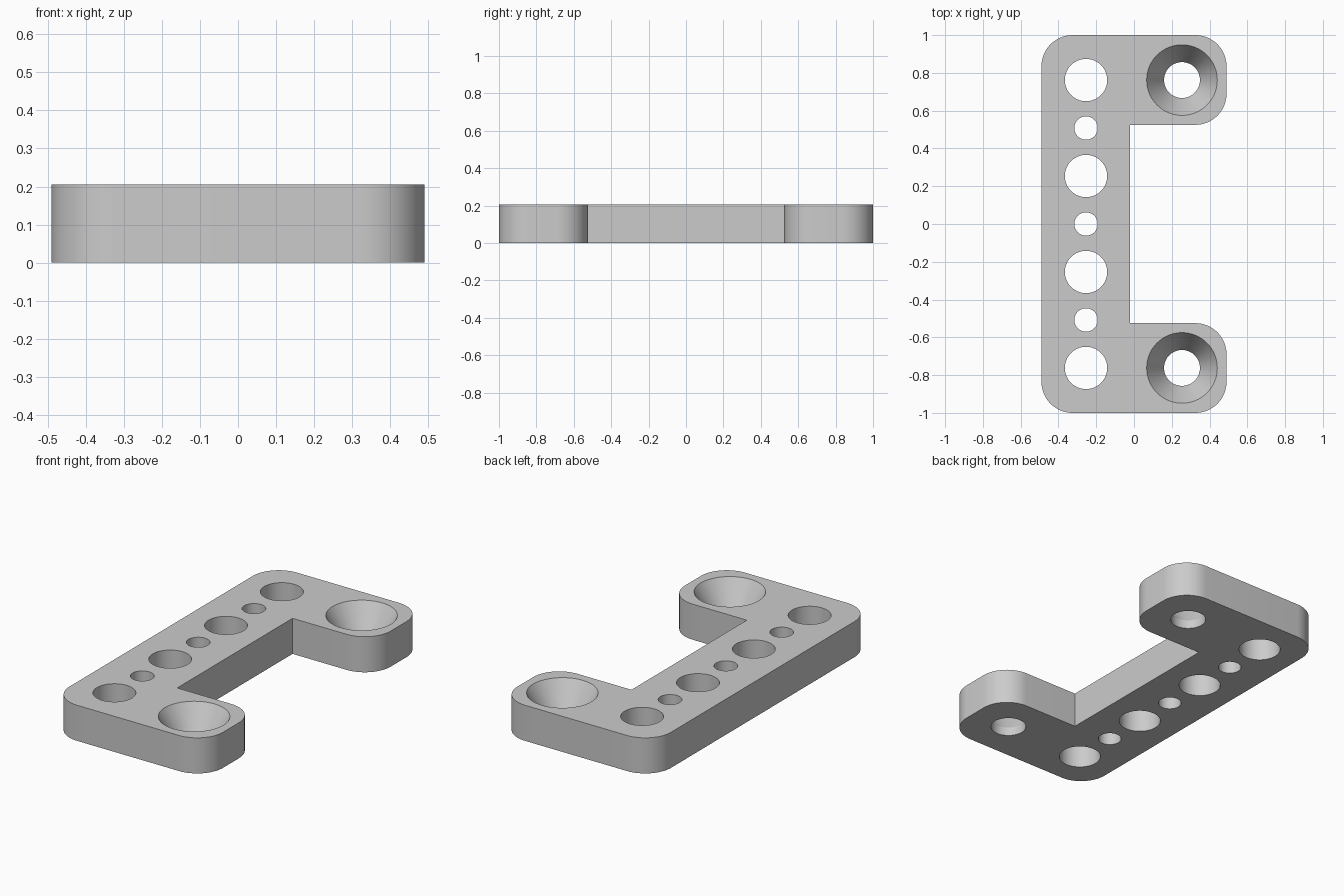
import bpy
import bmesh
from math import sin, cos, pi, radians

cube = bpy.data.objects.get("Cube")
if cube:
    bpy.data.objects.remove(cube, do_unlink=True)

THICK = 0.205
HALF_X = 0.49
ARM_Y = 0.525      # inner edge of the arms
SPINE_X = -0.02    # inner edge of the spine
CORNER = 0.165     # outer corner radius
PITCH = 0.254      # hole spacing


def new_object(name, bm):
    bmesh.ops.recalc_face_normals(bm, faces=bm.faces)
    mesh = bpy.data.meshes.new(name)
    bm.to_mesh(mesh)
    bm.free()
    obj = bpy.data.objects.new(name, mesh)
    bpy.context.collection.objects.link(obj)
    return obj


def rounded(x, y, sx, sy, start, steps=16):
    """Arc inside the corner (x, y), which points towards (sx, sy)."""
    cx, cy = x - sx * CORNER, y - sy * CORNER
    angles = [start + pi / 2 * i / steps for i in range(steps + 1)]
    return [(cx + CORNER * cos(a), cy + CORNER * sin(a)) for a in angles]


def add_bore(bm, x, y, profile, sides=64):
    """Closed turned solid from (radius, height) pairs."""
    rings = []
    for r, z in profile:
        rings.append([bm.verts.new((x + r * cos(2 * pi * i / sides),
                                    y + r * sin(2 * pi * i / sides), z))
                      for i in range(sides)])
    for low, high in zip(rings, rings[1:]):
        for i in range(sides):
            j = (i + 1) % sides
            bm.faces.new((low[i], low[j], high[j], high[i]))
    bm.faces.new(rings[0][::-1])
    bm.faces.new(rings[-1])


# C-shaped plate, outlined counter-clockwise
outline = (rounded(-HALF_X, -1, -1, -1, pi)
           + rounded(HALF_X, -1, 1, -1, 1.5 * pi)
           + rounded(HALF_X, -ARM_Y, 1, 1, 0)
           + [(SPINE_X, -ARM_Y), (SPINE_X, ARM_Y)]
           + rounded(HALF_X, ARM_Y, 1, -1, 1.5 * pi)
           + rounded(HALF_X, 1, 1, 1, 0)
           + rounded(-HALF_X, 1, -1, 1, pi / 2))
bm = bmesh.new()
base = bm.faces.new([bm.verts.new((x, y, 0)) for x, y in outline])
top = bmesh.ops.extrude_face_region(bm, geom=[base])["geom"]
bmesh.ops.translate(bm, vec=(0, 0, THICK),
                    verts=[v for v in top if isinstance(v, bmesh.types.BMVert)])
plate = new_object("bracket_plate", bm)

# Alternating large and small holes along the spine
bm = bmesh.new()
for i in range(-3, 4):
    radius = 0.112 if i % 2 else 0.062
    add_bore(bm, -PITCH, i * PITCH, [(radius, -0.1), (radius, THICK + 0.1)])

# Countersunk screw holes in the arms
BORE, SINK, LEDGE = 0.095, 0.187, 0.05
slope = (SINK - BORE) / (THICK - LEDGE)
for side in (-1, 1):
    add_bore(bm, PITCH, side * 3 * PITCH,
             [(BORE, -0.1), (BORE, LEDGE), (SINK + slope * 0.05, THICK + 0.05)])
cutter = new_object("hole_cutter", bm)
cutter.hide_render = True

# Cut the holes and discard the cutter
cut = plate.modifiers.new("holes", "BOOLEAN")
cut.operation = "DIFFERENCE"
cut.solver = "EXACT"
cut.object = cutter
bpy.ops.object.select_all(action="DESELECT")
bpy.context.view_layer.objects.active = plate
plate.select_set(True)
bpy.ops.object.modifier_apply(modifier=cut.name)
bpy.data.objects.remove(cutter, do_unlink=True)

# Plain grey finish
grey = bpy.data.materials.new("light_grey")
grey.use_nodes = True
colour = (0.6, 0.6, 0.6, 1)
grey.diffuse_color = colour
grey.node_tree.nodes["Principled BSDF"].inputs["Base Color"].default_value = colour
plate.data.materials.clear()
plate.data.materials.append(grey)
bpy.ops.object.shade_smooth_by_angle(angle=radians(25))
